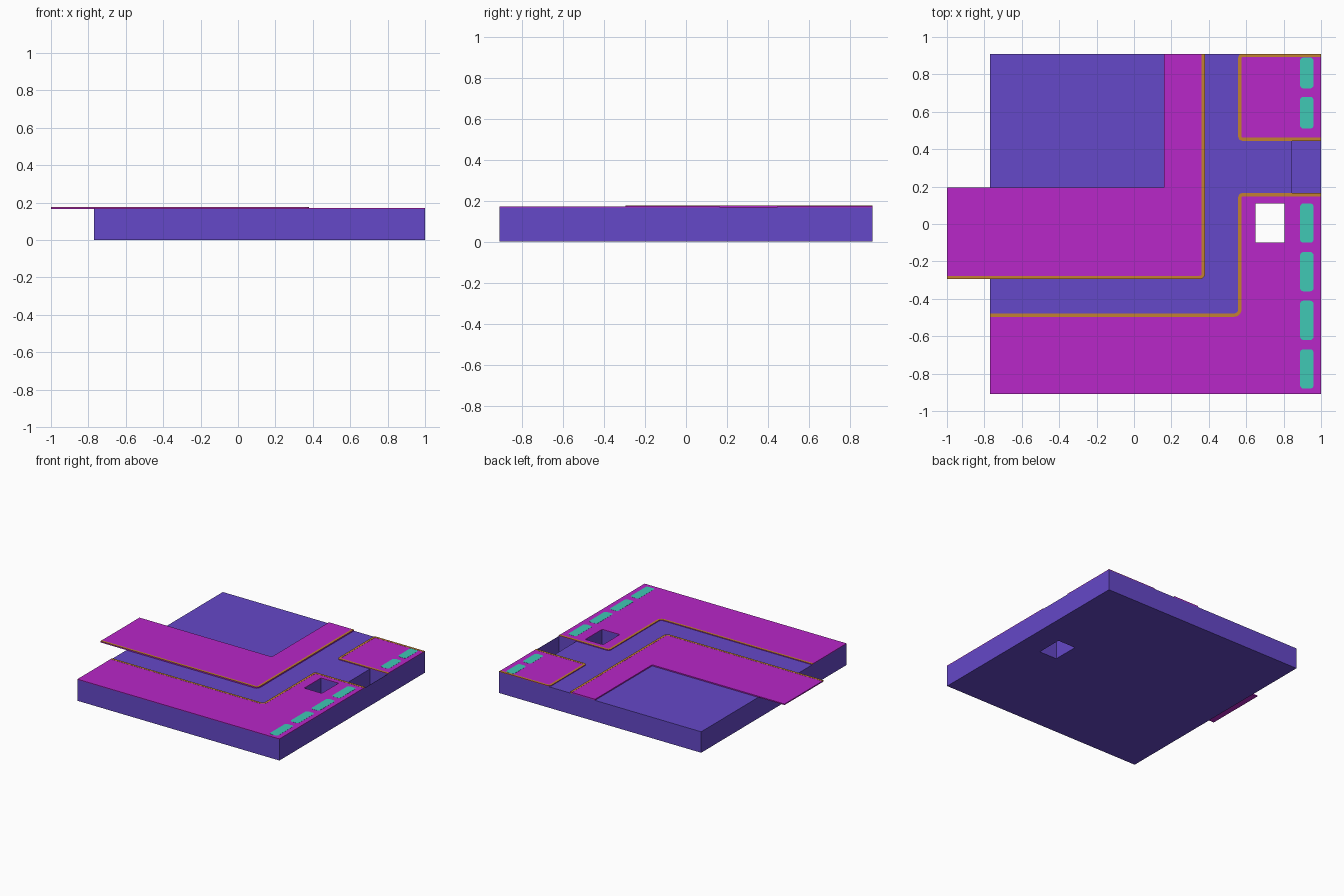
import bpy, bmesh, math
from mathutils import Vector

if "Cube" in bpy.data.objects:
    bpy.data.objects.remove(bpy.data.objects["Cube"])


def material(name, rgb):
    m = bpy.data.materials.new(name)
    m.diffuse_color = (*rgb, 1)
    m.use_nodes = True
    m.node_tree.nodes["Principled BSDF"].inputs["Base Color"].default_value = m.diffuse_color
    return m


BLUE = material("ground_blue", (0.13, 0.065, 0.58))
PINK = material("paving_magenta", (0.48, 0.02, 0.58))
ORANGE = material("kerb_orange", (0.55, 0.22, 0.03))
TEAL = material("planting_teal", (0.05, 0.58, 0.46))


def prism(name, outline, z0, z1, mat=None):
    """Extrude a counter-clockwise outline from z0 to z1."""
    bm = bmesh.new()
    low = [bm.verts.new((x, y, z0)) for x, y in outline]
    high = [bm.verts.new((x, y, z1)) for x, y in outline]
    bm.faces.new(low[::-1])
    bm.faces.new(high)
    n = len(low)
    for i in range(n):
        j = (i + 1) % n
        bm.faces.new((low[i], low[j], high[j], high[i]))
    mesh = bpy.data.meshes.new(name)
    bm.to_mesh(mesh)
    bm.free()
    ob = bpy.data.objects.new(name, mesh)
    bpy.context.collection.objects.link(ob)
    if mat:
        mesh.materials.append(mat)
    return ob


def rect(x0, x1, y0, y1):
    return [(x0, y0), (x1, y0), (x1, y1), (x0, y1)]


def rounded(points, r, closed=False, steps=5):
    """Replace the corners of a path by arcs made of short segments."""
    pts = [Vector(p) for p in points]
    n = len(pts)
    out = []
    for i, p in enumerate(pts):
        if not closed and i in (0, n - 1):
            out.append(p)
            continue
        a = (pts[i - 1] - p).normalized()
        b = (pts[(i + 1) % n] - p).normalized()
        centre = p + (a + b) * r
        for k in range(steps + 1):
            t = k / steps * math.pi / 2
            out.append(centre - b * r * math.cos(t) - a * r * math.sin(t))
    return out


def offset_left(path, d):
    out = []
    for i, p in enumerate(path):
        u = (p - path[i - 1]).normalized() if i else (path[1] - p).normalized()
        v = (path[i + 1] - p).normalized() if i < len(path) - 1 else u
        t = (u + v).normalized()
        out.append(p + Vector((-t.y, t.x)) * d / t.dot(u))
    return out


def cut(target, cutter):
    mod = target.modifiers.new("opening", 'BOOLEAN')
    mod.operation = 'DIFFERENCE'
    mod.solver = 'EXACT'
    mod.object = cutter
    cutter.hide_render = True
    cutter.display_type = 'WIRE'


def pavement(name, path, rest, r, z0, z1):
    """A paved slab with a kerb strip along its street side."""
    edge = rounded(path, r)
    slab = prism(name, edge + [Vector(p) for p in rest], z0, z1, PINK)
    prism(name + "_kerb", edge + offset_left(edge, 0.018)[::-1],
          z0, z1 + 0.001, ORANGE)
    return slab


ROAD = 0.166

# Ground block with a through shaft and a closed pit at the right edge
ground = prism("ground_block", rect(-0.77, 1, -0.91, 0.91), 0, ROAD, BLUE)
shaft = prism("shaft_cutter", rect(0.65, 0.805, -0.10, 0.11), -0.1, 0.3)
pit = prism("pit_cutter", rect(0.845, 0.997, 0.165, 0.445), 0.005, 0.3)
cut(ground, shaft)
cut(ground, pit)

# Paved areas
pavement("corner_pavement", [(-1, -0.295), (0.38, -0.295), (0.38, 0.91)],
         [(0.16, 0.91), (0.16, 0.195), (-1, 0.195)], 0.03, ROAD, 0.175)
front = pavement("front_pavement",
                 [(1, 0.165), (0.557, 0.165), (0.557, -0.478), (-0.77, -0.478)],
                 [(-0.77, -0.91), (1, -0.91)], 0.022, ROAD, 0.171)
cut(front, shaft)
pavement("back_pavement",
         [(1, 0.91), (0.557, 0.91), (0.557, 0.445), (1, 0.445)],
         [], 0.022, ROAD, 0.171)

# Planting beds along the right edge
for i, (y0, y1) in enumerate([(0.725, 0.89), (0.51, 0.68), (-0.10, 0.11),
                              (-0.36, -0.15), (-0.62, -0.41), (-0.88, -0.67)]):
    prism(f"planting_bed_{i + 1}",
          rounded(rect(0.888, 0.96, y0, y1), 0.018, closed=True),
          0.17, 0.172, TEAL)
